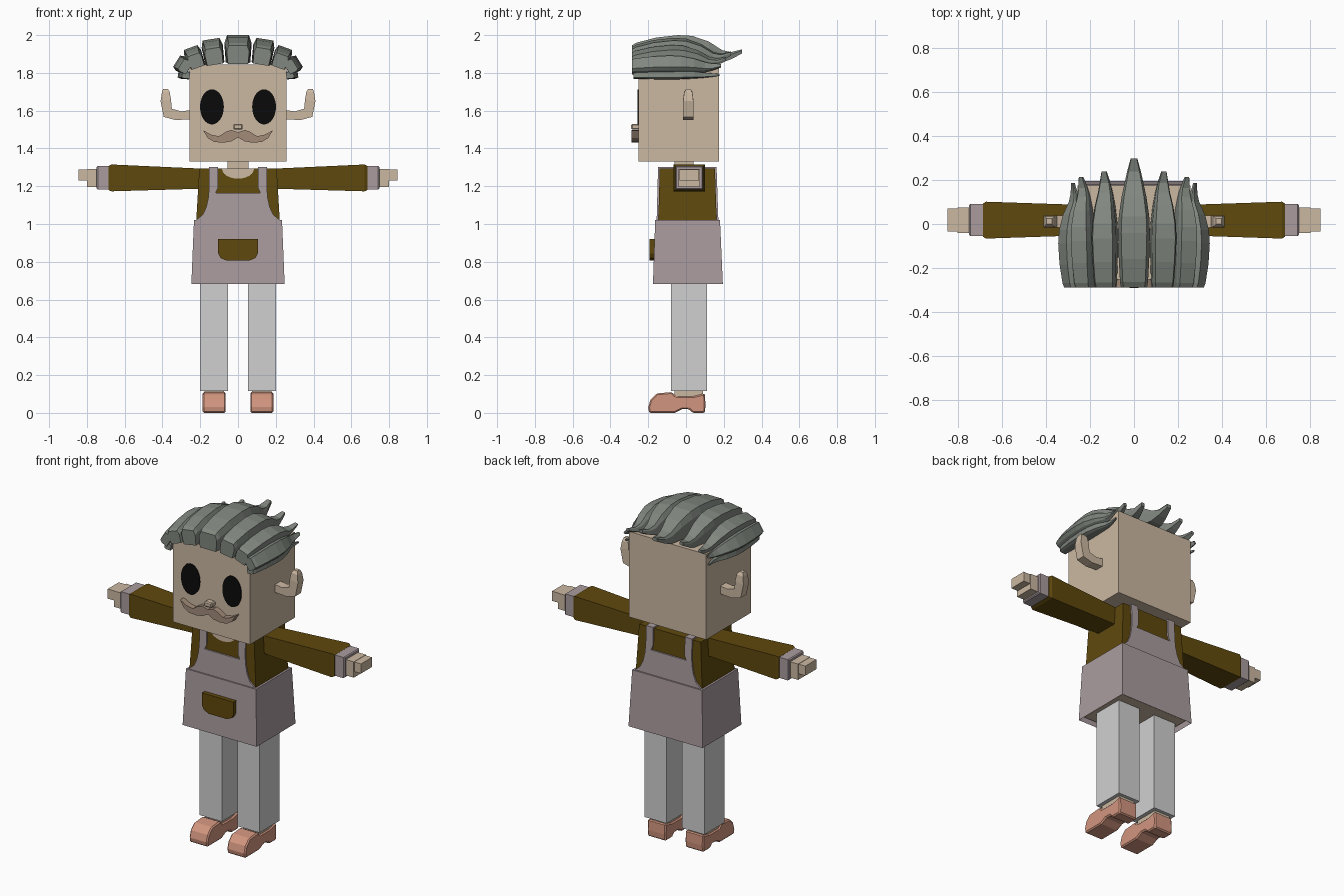
import bpy, bmesh
from math import sin, cos, pi, radians

cube = bpy.data.objects.get("Cube")
if cube:
    bpy.data.objects.remove(cube, do_unlink=True)


def material(name, r, g, b):
    m = bpy.data.materials.new(name)
    m.use_nodes = True
    m.diffuse_color = (r, g, b, 1)
    bsdf = next(n for n in m.node_tree.nodes if n.type == 'BSDF_PRINCIPLED')
    bsdf.inputs["Base Color"].default_value = (r, g, b, 1)
    return m


SKIN = material("skin", 0.60, 0.48, 0.36)
OLIVE = material("olive_cloth", 0.115, 0.066, 0.004)
APRON = material("mauve_cloth", 0.40, 0.33, 0.345)
TROUSER = material("pale_grey_cloth", 0.63, 0.63, 0.63)
LEATHER = material("pink_leather", 0.64, 0.30, 0.21)
HAIR = material("grey_hair", 0.22, 0.245, 0.215)
WHISKER = material("brown_whisker", 0.36, 0.26, 0.19)
BLACK = material("black", 0.003, 0.003, 0.003)


def loft(name, rings, mat):
    """Skin a list of equally sized vertex rings and cap both ends."""
    bm = bmesh.new()
    loops = [[bm.verts.new(p) for p in ring] for ring in rings]
    n = len(loops[0])
    for a, b in zip(loops, loops[1:]):
        for i in range(n):
            bm.faces.new((a[i], a[(i + 1) % n], b[(i + 1) % n], b[i]))
    bm.faces.new(loops[0])
    bm.faces.new(loops[-1])
    bmesh.ops.recalc_face_normals(bm, faces=bm.faces)
    me = bpy.data.meshes.new(name)
    bm.to_mesh(me)
    bm.free()
    me.materials.append(mat)
    ob = bpy.data.objects.new(name, me)
    bpy.context.collection.objects.link(ob)
    return ob


def rect(a0, a1, b0, b1):
    return [(a0, b0), (a1, b0), (a1, b1), (a0, b1)]


def tower(name, mat, *levels):
    """Tapered block along z; each level is z, x0, x1, y0, y1."""
    return loft(name, [[(x, y, z) for x, y in rect(*r)] for z, *r in levels], mat)


def beam(name, mat, side, *levels):
    """Tapered block along x; each level is x, y0, y1, z0, z1."""
    return loft(name, [[(side * x, y, z) for y, z in rect(*r)] for x, *r in levels], mat)


def plate(name, mat, pts, y0, y1):
    """Front outline in x, z extruded along y; y0 and y1 may be functions of z."""
    at = lambda y, z: y(z) if callable(y) else y
    return loft(name, [[(x, at(y, z), z) for x, z in pts] for y in (y0, y1)], mat)


def bevel(ob, width):
    mod = ob.modifiers.new("soft_edges", 'BEVEL')
    mod.width = width
    mod.segments = 1
    mod.limit_method = 'ANGLE'


def mirrored(half):
    """Complete a half outline that begins and ends near the centre line."""
    return half + [(-x, z) for x, z in reversed(half) if x > 0]


SIDES = (("left", 1), ("right", -1))

# Head, neck and torso
tower("head", SKIN, (1.33, -.257, .257, -.252, .175), (1.845, -.257, .257, -.252, .175))
tower("neck", SKIN, (1.26, -.055, .055, -.06, .04), (1.34, -.055, .055, -.06, .04))
tower("torso", OLIVE, (1.0, -.222, .222, -.147, .163), (1.293, -.205, .205, -.139, .153))
tower("hips", SKIN, (.70, -.225, .225, -.155, .17), (1.0, -.215, .215, -.147, .163))


def front_y(z):
    return -.147 + (z - 1.0) * .027


def back_y(z):
    return .163 - (z - 1.0) * .034


# Neckline opening
arc = [(.085 * cos(pi * i / 12), 1.293 - .053 * sin(pi * i / 12)) for i in range(13)]
plate("neckline", SKIN, arc, lambda z: front_y(z) - .004, lambda z: front_y(z) + .01)

# Apron skirt, hollow at the hem
skirt = tower("apron_skirt", APRON, (.682, -.247, .247, -.175, .195),
              (1.02, -.233, .233, -.163, .18))
bm = bmesh.new()
bm.from_mesh(skirt.data)
hem = min(bm.faces, key=lambda f: f.calc_center_median().z)
bmesh.ops.inset_region(bm, faces=[hem], thickness=.016)
bmesh.ops.translate(bm, verts=hem.verts, vec=(0, 0, .05))
bm.to_mesh(skirt.data)
bm.free()

# Apron bibs with straps, front and back
bib = mirrored([(.118, 1.165), (.106, 1.19), (.106, 1.302), (.153, 1.302), (.153, 1.19),
                (.157, 1.14), (.168, 1.09), (.186, 1.05), (.222, 1.02)])
plate("front_bib", APRON, bib, lambda z: front_y(z) - .009, lambda z: front_y(z) + .003)
plate("back_bib", APRON, bib, lambda z: back_y(z) - .003, lambda z: back_y(z) + .009)
for side, s in SIDES:
    beam(side + "_shoulder_strap", APRON, s,
         (.106, -.148, .162, 1.29, 1.302), (.153, -.148, .162, 1.29, 1.302))

# Apron pocket
pocket = mirrored([(.105, .92), (.105, .845), (.092, .82), (.06, .806)])
plate("pocket", OLIVE, pocket, -.193, -.16)

# Arms, cuffs and hands
for side, s in SIDES:
    beam(side + "_sleeve", OLIVE, s, (.19, -.05, .085, 1.187, 1.293),
         (.67, -.066, .101, 1.173, 1.315), (.685, -.058, .093, 1.18, 1.308))
    beam(side + "_cuff", APRON, s, (.68, -.055, .09, 1.182, 1.307),
         (.742, -.055, .09, 1.182, 1.307), (.748, -.05, .085, 1.187, 1.302))
    beam(side + "_palm", SKIN, s, (.74, -.04, .075, 1.195, 1.29), (.80, -.04, .075, 1.195, 1.29))
    beam(side + "_fingers", SKIN, s, (.79, -.035, .07, 1.23, 1.288), (.845, -.035, .07, 1.23, 1.288))

# Legs, ankles and shoes
SHOE = [(-.195, 0), (-.2, .03), (-.188, .07), (-.155, .103), (-.075, .11), (-.052, .088),
        (.04, .088), (.1, .103), (.103, .04), (.1, 0), (.035, 0), (.015, .02), (-.02, .02), (-.06, 0)]
for side, s in SIDES:
    tower(side + "_trouser_leg", TROUSER, (.115, s * .052, s * .2, -.08, .11),
          (.78, s * .052, s * .2, -.08, .11))
    tower(side + "_ankle", SKIN, (.06, s * .075, s * .178, -.06, .09),
          (.13, s * .075, s * .178, -.06, .09))
    shoe = loft(side + "_shoe", [[(s * x, y, z) for y, z in SHOE] for x in (.065, .187)], LEATHER)
    bevel(shoe, .007)

# Eyes, nose and moustache
for side, s in SIDES:
    oval = [(s * .138 + .063 * cos(pi * i / 16), 1.62 + .093 * sin(pi * i / 16)) for i in range(32)]
    plate(side + "_eye", BLACK, oval, -.257, -.25)
nose = tower("nose", SKIN, (1.5, -.025, .025, -.29, -.24), (1.53, -.025, .025, -.29, -.24))
bevel(nose, .006)
whiskers = mirrored([(0, 1.485), (.035, 1.498), (.065, 1.488), (.1, 1.465), (.14, 1.472),
                     (.185, 1.496), (.16, 1.455), (.125, 1.434), (.075, 1.431), (.035, 1.438), (0, 1.458)])
plate("moustache", WHISKER, whiskers, -.288, -.245)

# Ears: upturned hooks with a narrow tip, swept as rings of (inner x z, outer x z, half depth)
EAR = [((.25, 1.603), (.25, 1.555), .027), ((.30, 1.596), (.33, 1.55), .027),
       ((.35, 1.61), (.393, 1.567), .027), ((.355, 1.66), (.41, 1.65), .027),
       ((.362, 1.70), (.403, 1.695), .022), ((.372, 1.715), (.397, 1.715), .012)]
for side, s in SIDES:
    loft(side + "_ear", [[(s * a[0], .012 - d, a[1]), (s * b[0], .012 - d, b[1]),
                          (s * b[0], .012 + d, b[1]), (s * a[0], .012 + d, a[1])]
                         for a, b, d in EAR], SKIN)

# Hair: stations are position along the lock, underside, top, half width
LOCK = [(0, -.05, .62, .86), (.04, -.02, .72, .92), (.22, 0, .91, 1), (.42, 0, 1, 1.05),
        (.55, 0, .97, 1), (.7, 0, .76, .82), (.82, 0, .45, .6), (.9, .12, .38, .45), (1, .33, .48, .22)]


def hair_lock(name, x, z, tilt, height, width, tip, tip_shift, front=-.287):
    c, s = cos(radians(tilt)), sin(radians(tilt))
    rings = []
    for t, low, top, w in LOCK:
        mid = low + .7 * (top - low)
        section = [(-.9, low), (-1, mid), (-.8, top), (.8, top), (1, mid), (.9, low)]
        ring = []
        for u, v in section:
            u, v = u * w * width, v * height
            ring.append((x + tip_shift * t ** 3 + u * c + v * s, front + t * (tip - front),
                         z - u * s + v * c))
        rings.append(ring)
    return loft(name, rings, HAIR)


hair_lock("crown_lock", 0, 1.855, 0, .145, .069, .297, 0)
for side, s in SIDES:
    hair_lock(side + "_upper_lock", s * .122, 1.85, s * 9, .13, .054, .238, s * .005)
    hair_lock(side + "_middle_lock", s * .213, 1.833, s * 20, .108, .045, .212, s * .012)
    hair_lock(side + "_outer_lock", s * .262, 1.822, s * 58, .075, .042, .185, s * -.01)
    hair_lock(side + "_temple_lock", s * .258, 1.786, s * 82, .06, .022, .178, s * -.005, -.277)
